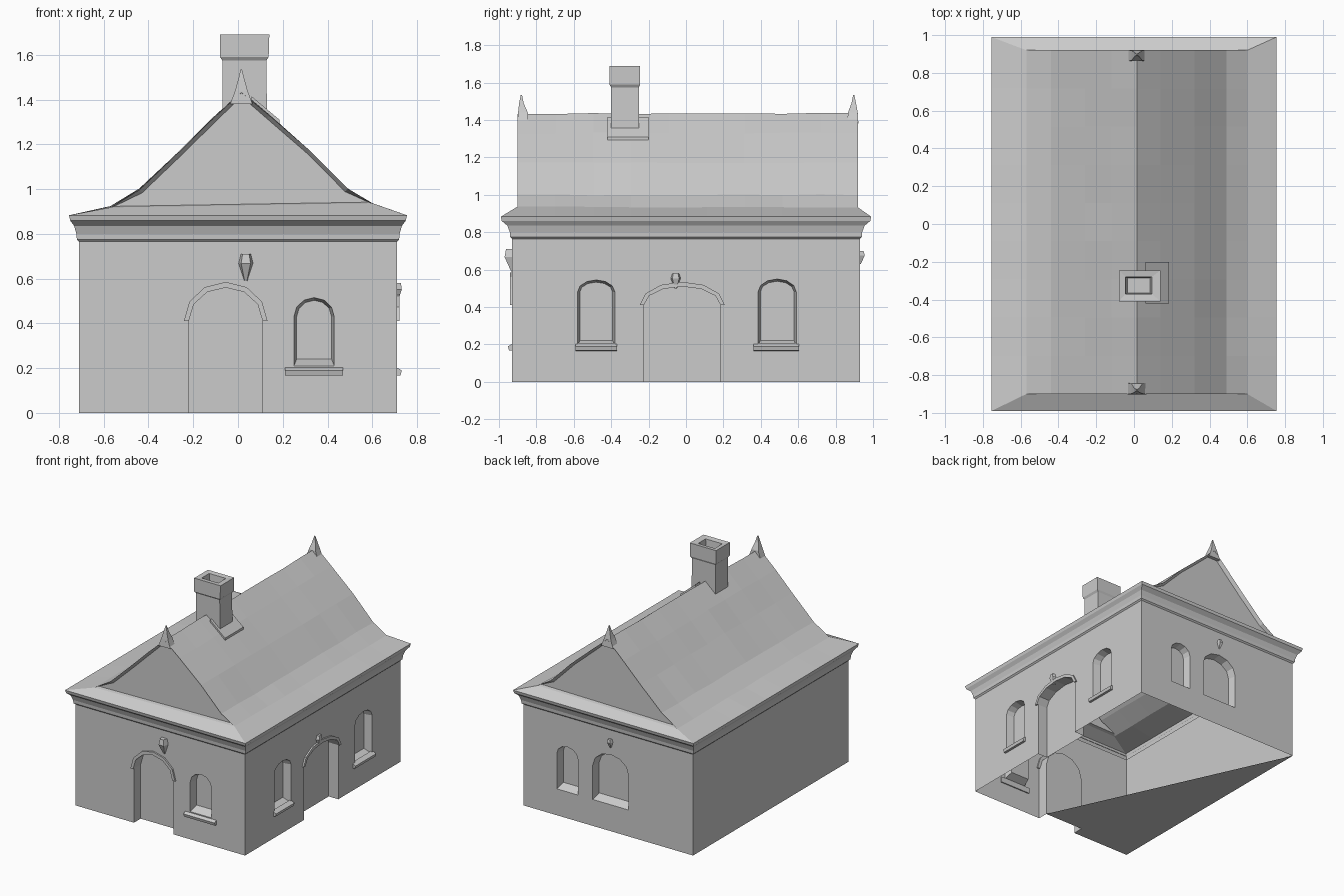
import bpy, bmesh, random
from math import sin, cos, pi

if "Cube" in bpy.data.objects:
    bpy.data.objects.remove(bpy.data.objects["Cube"])

random.seed(4)
WX, WY = 0.71, 0.93          # wall half sizes
Y0, Y1 = -0.90, 0.92         # gable ends


def finish(bm, name):
    bmesh.ops.recalc_face_normals(bm, faces=bm.faces[:])
    me = bpy.data.meshes.new(name)
    bm.to_mesh(me)
    bm.free()
    ob = bpy.data.objects.new(name, me)
    bpy.context.scene.collection.objects.link(ob)
    return ob


def loft(name, rings, cap_start=True, cap_end=True):
    bm = bmesh.new()
    vs = [[bm.verts.new(p) for p in r] for r in rings]
    n = len(rings[0])
    for a, b in zip(vs, vs[1:]):
        for i in range(n):
            j = (i + 1) % n
            bm.faces.new((a[i], a[j], b[j], b[i]))
    if cap_start:
        bm.faces.new(vs[0][::-1])
    if cap_end:
        bm.faces.new(vs[-1])
    return finish(bm, name)


def rect(x0, x1, y0, y1, z):
    return [(x0, y0, z), (x1, y0, z), (x1, y1, z), (x0, y1, z)]


def on_wall(side, u, d, z):
    """Wall coordinates: u along the wall, d inward depth, z up."""
    return {"front": (u, -WY + d, z), "back": (u, WY - d, z),
            "right": (WX - d, u, z)}[side]


def arch(u0, u1, z0, spring, top, n=6):
    c, r = (u0 + u1) / 2, (u1 - u0) / 2
    curve = [(c + r * cos(pi * i / n), spring + (top - spring) * sin(pi * i / n))
             for i in range(n + 1)]
    return [(u0, z0), (u1, z0)] + curve


def wall_loft(name, side, sections):
    return loft(name, [[on_wall(side, u, d, z) for u, z in pts] for pts, d in sections])


# Walls with arched recesses
walls = loft("walls", [rect(-WX, WX, -WY, WY, 0), rect(-WX, WX, -WY, WY, 0.79)])
doors = [("front", -0.22, 0.11, 0.41, 0.56), ("right", -0.225, 0.185, 0.41, 0.51)]
windows = [("front", 0.25, 0.43, 0.21, 0.43, 0.515),
           ("right", -0.58, -0.38, 0.19, 0.48, 0.545),
           ("right", 0.385, 0.59, 0.19, 0.48, 0.55),
           ("back", 0.255, 0.43, 0.20, 0.47, 0.54),
           ("back", -0.17, 0.13, 0.20, 0.46, 0.58)]
cutters = []
for s, a, b, sp, top in doors:
    p = arch(a, b, -0.1, sp, top)
    cutters.append(wall_loft("cutter", s, [(p, -0.1), (p, 0.08)]))
for s, a, b, z, sp, top in windows:
    p = arch(a, b, z, sp, top)
    q = arch(a + 0.012, b - 0.012, z + 0.03, sp, top - 0.012)
    cutters.append(wall_loft("cutter", s, [(p, -0.1), (p, 0.0), (q, 0.06)]))
for c in cutters:
    m = walls.modifiers.new("cut", "BOOLEAN")
    m.operation, m.solver, m.object = "DIFFERENCE", "EXACT", c
deps = bpy.context.evaluated_depsgraph_get()
cut = bpy.data.meshes.new_from_object(walls.evaluated_get(deps))
walls.modifiers.clear()
walls.data = cut
for c in cutters:
    bpy.data.objects.remove(c)

# Open the top and bottom, leaving the shell
bm = bmesh.new()
bm.from_mesh(cut)
ends = [f for f in bm.faces if all(v.co.z < 0.001 for v in f.verts)
        or all(v.co.z > 0.789 for v in f.verts)]
bmesh.ops.delete(bm, geom=ends, context="FACES")
bm.to_mesh(cut)
bm.free()

# Partial floor
bm = bmesh.new()
bm.faces.new([bm.verts.new(p) for p in
              [(-WX, -WY, 0), (-WX, WY, 0), (0.11, -WY + 0.08, 0),
               (-0.22, -WY + 0.08, 0), (-0.22, -WY, 0)]])
finish(bm, "floor")

# Moulded cornice under the eaves
loft("cornice", [rect(-x, x, -y, y, z) for x, y, z in
                 [(0.71, 0.93, 0.765), (0.72, 0.94, 0.775), (0.722, 0.942, 0.80),
                  (0.732, 0.955, 0.835), (0.75, 0.985, 0.86), (0.755, 0.99, 0.883)]],
     False, False)

# Flared roof with skirts and recessed gables
profile = [(-0.755, 0.883), (-0.57, 0.92), (-0.44, 1.00), (-0.26, 1.17), (-0.12, 1.31),
           (0.015, 1.435), (0.14, 1.33), (0.32, 1.17), (0.49, 1.00), (0.60, 0.935),
           (0.755, 0.883)]
N, last = 9, len(profile) - 1
bm = bmesh.new()
grid = []
for k in range(N + 1):
    y = Y0 + (Y1 - Y0) * k / N
    row = []
    for i, (x, z) in enumerate(profile):
        eave = i in (0, last)
        yy = (-0.99 if k == 0 else 0.99 if k == N else y) if eave else y
        jit = 0 if eave else random.uniform(-0.004, 0.004)
        row.append(bm.verts.new((x, yy, z + jit)))
    grid.append(row)
for a, b in zip(grid, grid[1:]):
    for i in range(last):
        bm.faces.new((a[i], a[i + 1], b[i + 1], b[i]))
gables = []
for row in (grid[0], grid[-1]):
    bm.faces.new((row[0], row[last], row[last - 1], row[1]))
    gables.append(bm.faces.new(row[1:last]))
bmesh.ops.recalc_face_normals(bm, faces=bm.faces[:])
bmesh.ops.inset_individual(bm, faces=gables, thickness=0.018, depth=-0.025)
finish(bm, "roof")

# Finials on both ridge ends
for y, tip in ((-0.872, -0.88), (0.892, 0.897)):
    loft("finial", [rect(0.015 - rx, 0.015 + rx, c - ry, c + ry, z) for rx, ry, c, z in
                    [(0.05, 0.03, y, 1.38), (0.028, 0.026, y, 1.44),
                     (0.014, 0.012, tip, 1.49), (0.003, 0.003, tip, 1.535)]])

# Chimney with hollow cap and flashing
loft("chimney", [rect(-0.07, 0.13, -0.40, -0.252, 1.27),
                 rect(-0.07, 0.127, -0.40, -0.252, 1.575),
                 rect(-0.08, 0.137, -0.41, -0.245, 1.59),
                 rect(-0.08, 0.14, -0.41, -0.245, 1.69),
                 rect(-0.045, 0.095, -0.37, -0.28, 1.685),
                 rect(-0.035, 0.085, -0.365, -0.285, 1.62)])
loft("chimney_flashing", [[(x, -0.42, z), (x, -0.2, z), (x, -0.2, z + 0.03),
                           (x, -0.42, z + 0.03)] for x, z in [(0.06, 1.385), (0.185, 1.28)]])

# Hood bands over the doors
for s, a, b, sp, top in doors:
    inner = arch(a, b, 0, sp, top)[2:]
    outer = arch(a - 0.022, b + 0.022, 0, sp, top + 0.025)[2:]
    loft("door_hood", [[on_wall(s, *p) for p in
                        [(i[0], 0.01, i[1]), (i[0], -0.012, i[1]),
                         (o[0], -0.012, o[1]), (o[0], 0.01, o[1])]]
                       for i, o in zip(inner, outer)])

# Sills below the windows
for s, a, b, z in [("front", 0.21, 0.47, 0.19), ("right", 0.36, 0.605, 0.19),
                   ("right", -0.59, -0.37, 0.19)]:
    sec = [(0.01, z + 0.018), (-0.022, z), (-0.016, z - 0.022), (0.01, z - 0.025)]
    loft("window_sill", [[on_wall(s, u, d, h) for d, h in sec] for u in (a, b)])

# Wedge keystones
for s, u, w, z0, z1, d in [("front", 0.035, 0.035, 0.59, 0.71, 0.04),
                           ("back", -0.02, 0.022, 0.63, 0.70, 0.025),
                           ("right", -0.055, 0.03, 0.50, 0.58, 0.022)]:
    zm = z0 + (z1 - z0) * 0.65
    loft("keystone", [[on_wall(s, u + k * e, dd, z) for k, dd in
                       [(-1, 0.01), (1, 0.01), (0.6, -f), (-0.6, -f)]]
                      for e, f, z in [(w * 0.25, 0.005, z0), (w, d, zm), (w * 0.7, d * 0.8, z1)]])
